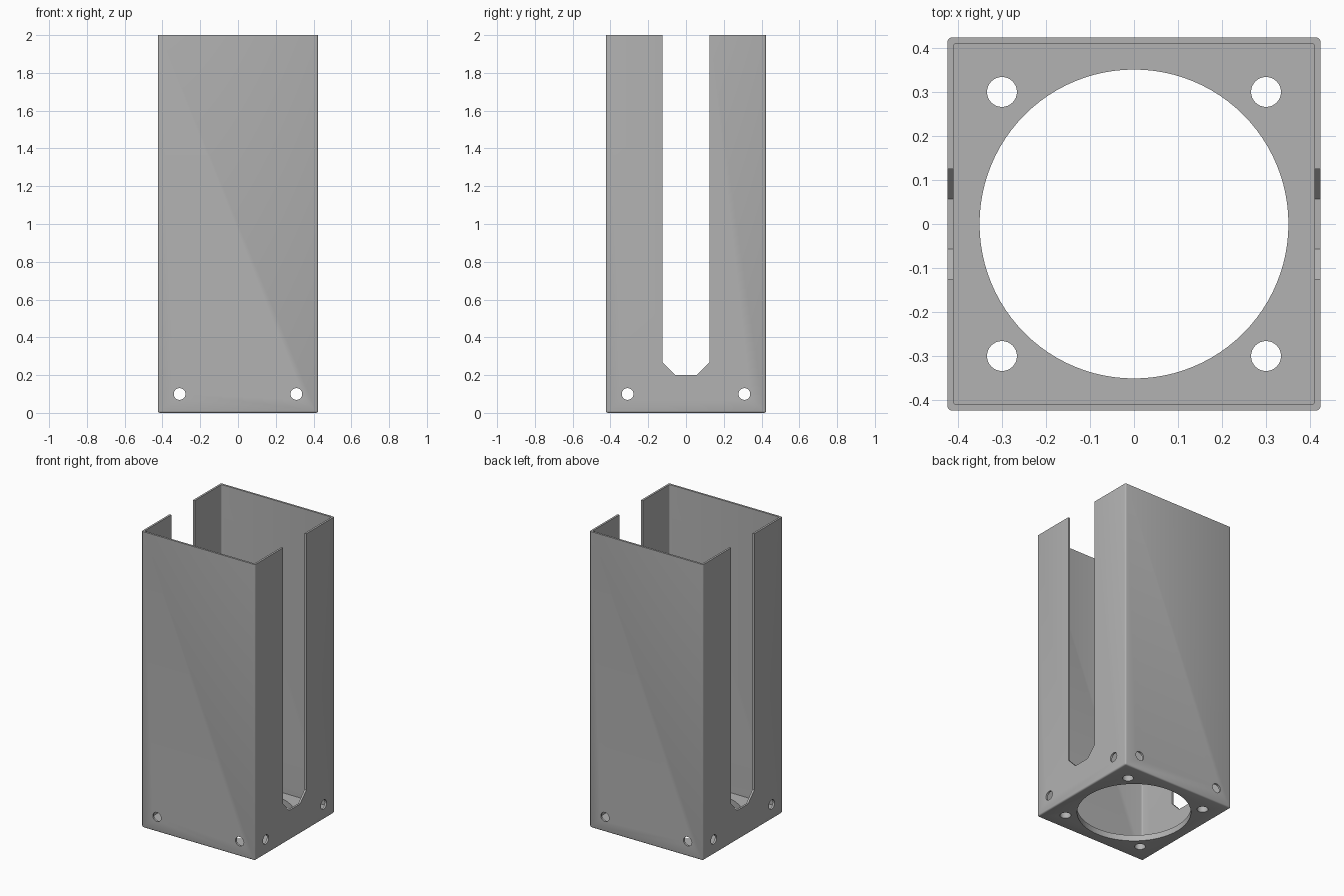
import bpy, bmesh, math
from mathutils import Matrix

HALF, HEIGHT, WALL, FLOOR = 0.424, 2.0, 0.0135, 0.04

old = bpy.data.objects.get("Cube")
if old:
    bpy.data.objects.remove(old, do_unlink=True)

grey = bpy.data.materials.new("plain grey")
grey.use_nodes = True
colour = (0.448, 0.448, 0.448, 1)
grey.diffuse_color = colour
grey.node_tree.nodes["Principled BSDF"].inputs["Base Color"].default_value = colour


def make_object(name, bm):
    bmesh.ops.recalc_face_normals(bm, faces=bm.faces)
    mesh = bpy.data.meshes.new(name)
    bm.to_mesh(mesh)
    bm.free()
    mesh.materials.append(grey)
    obj = bpy.data.objects.new(name, mesh)
    bpy.context.collection.objects.link(obj)
    return obj


def rounded_box(name, half, z0, z1, radius, round_base):
    """Square box with rounded upright edges and an optional rounded base."""
    bm = bmesh.new()
    bmesh.ops.create_cube(bm, size=1, matrix=Matrix.Translation((0, 0, (z0 + z1) / 2))
                          @ Matrix.Diagonal((2 * half, 2 * half, z1 - z0, 1)))
    edges = []
    for e in bm.edges:
        za, zb = (v.co.z for v in e.verts)
        upright = abs(za - zb) > 0.1
        if upright or (round_base and max(za, zb) < z0 + 0.01):
            edges.append(e)
    bmesh.ops.bevel(bm, geom=edges, offset=radius, segments=3, profile=0.5,
                    affect='EDGES')
    return make_object(name, bm)


def cylinder(name, radius, length, location, axis, sides):
    turn = {'X': Matrix.Rotation(math.pi / 2, 4, 'Y'),
            'Y': Matrix.Rotation(math.pi / 2, 4, 'X'),
            'Z': Matrix.Identity(4)}[axis]
    bm = bmesh.new()
    bmesh.ops.create_cone(bm, cap_ends=True, segments=sides, radius1=radius,
                          radius2=radius, depth=length,
                          matrix=Matrix.Translation(location) @ turn)
    return make_object(name, bm)


def slot_cutter():
    """Upright slot through both sides, with a chamfered foot."""
    outline = [(-0.057, 0.2), (0.057, 0.2), (0.125, 0.27), (0.125, 2.2),
               (-0.125, 2.2), (-0.125, 0.27)]
    bm = bmesh.new()
    face = bm.faces.new([bm.verts.new((-0.6, y, z)) for y, z in outline])
    ext = bmesh.ops.extrude_face_region(bm, geom=[face])
    moved = [g for g in ext["geom"] if isinstance(g, bmesh.types.BMVert)]
    bmesh.ops.translate(bm, verts=moved, vec=(1.2, 0, 0))
    return make_object("slot_cutter", bm)


# Outer shell, with the cutters for the cavity, slots and holes
housing = rounded_box("square_housing", HALF, 0, HEIGHT, 0.01, True)
cutters = [rounded_box("cavity_cutter", HALF - WALL, FLOOR, HEIGHT + 0.2, 0.008, False),
           slot_cutter(),
           cylinder("floor_opening_cutter", 0.351, 0.3, (0, 0, 0), 'Z', 96)]
for sx in (-1, 1):
    # Screw holes through the opposite walls
    cutters.append(cylinder("front_hole_cutter", 0.031, 1.2, (sx * 0.309, 0, 0.1), 'Y', 32))
    cutters.append(cylinder("side_hole_cutter", 0.031, 1.2, (0, sx * 0.309, 0.1), 'X', 32))
    # Screw holes through the floor
    for sy in (-1, 1):
        cutters.append(cylinder("floor_hole_cutter", 0.034, 0.16,
                                (sx * 0.3, sy * 0.3, 0), 'Z', 32))

# Cut each one out, then discard the cutter
bpy.context.view_layer.objects.active = housing
for cutter in cutters:
    cutter.hide_render = True
    mod = housing.modifiers.new("cut", 'BOOLEAN')
    mod.operation = 'DIFFERENCE'
    mod.solver = 'EXACT'
    mod.object = cutter
    bpy.ops.object.modifier_apply(modifier=mod.name)
    bpy.data.objects.remove(cutter, do_unlink=True)

# Smooth the curved faces, keep the corners crisp
bpy.ops.object.select_all(action='DESELECT')
housing.select_set(True)
bpy.ops.object.shade_smooth_by_angle(angle=math.radians(31))
